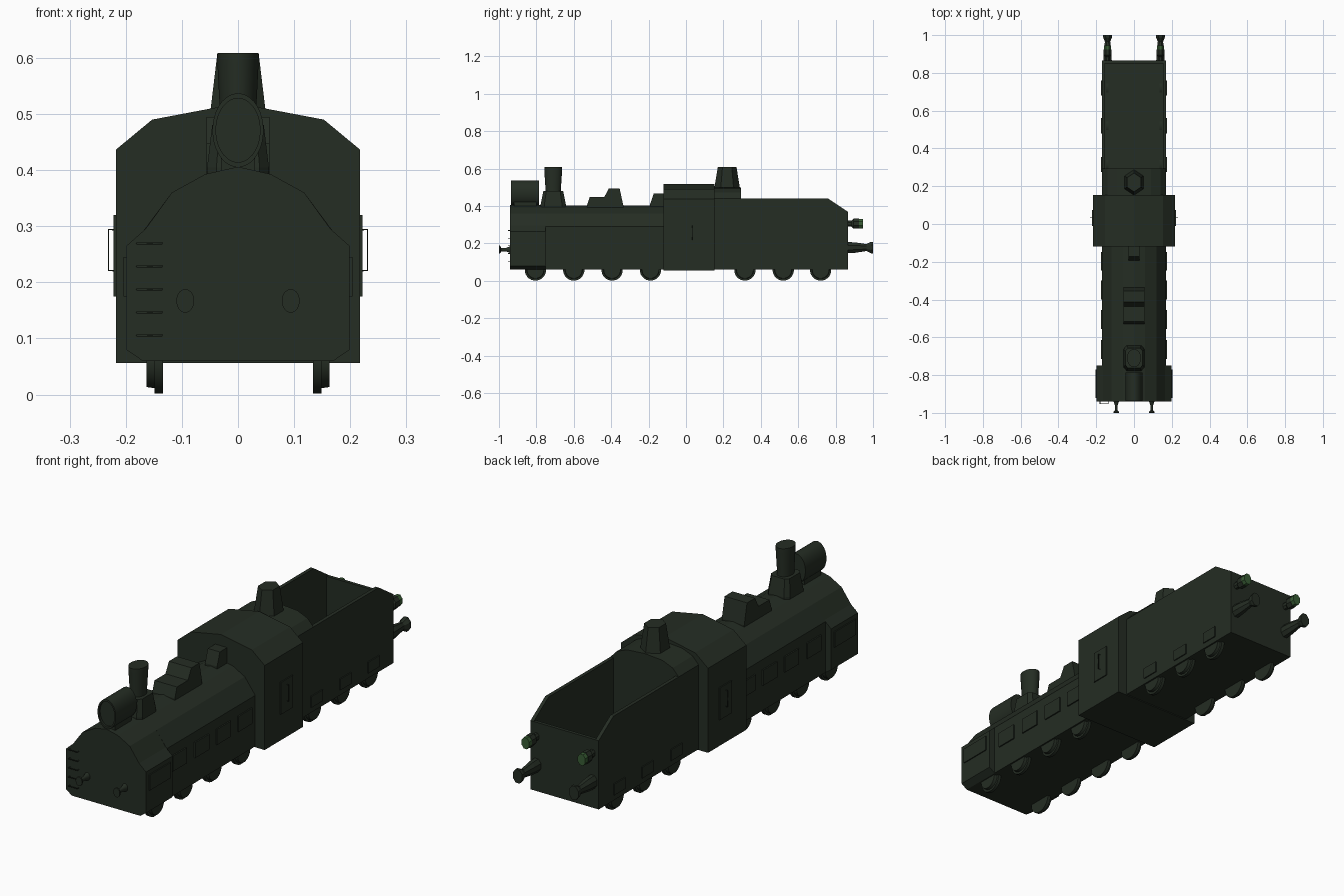
import bpy, bmesh, math

if "Cube" in bpy.data.objects:
    bpy.data.objects.remove(bpy.data.objects["Cube"])


def paint(name, rgb):
    m = bpy.data.materials.new(name)
    m.diffuse_color = (*rgb, 1)
    m.use_nodes = True
    m.node_tree.nodes["Principled BSDF"].inputs["Base Color"].default_value = m.diffuse_color
    return m


GREEN = paint("dark_green", (0.018, 0.026, 0.017))
LENS = paint("lens_green", (0.04, 0.11, 0.035))


def finish(name, verts, faces, smooth=False, mat=GREEN):
    me = bpy.data.meshes.new(name)
    me.from_pydata(verts, [], faces)
    bm = bmesh.new()
    bm.from_mesh(me)
    bmesh.ops.recalc_face_normals(bm, faces=bm.faces)
    bm.to_mesh(me)
    bm.free()
    ob = bpy.data.objects.new(name, me)
    bpy.context.collection.objects.link(ob)
    me.materials.append(mat)
    if smooth:
        bpy.ops.object.select_all(action='DESELECT')
        ob.select_set(True)
        bpy.context.view_layer.objects.active = ob
        bpy.ops.object.shade_smooth_by_angle(angle=math.radians(35))
    return ob


def loft(name, rings, smooth=False, mat=GREEN):
    """Skin between equal-length closed rings and cap both ends."""
    n = len(rings[0])
    verts = [v for r in rings for v in r]
    faces = [(i * n + j, i * n + (j + 1) % n, (i + 1) * n + (j + 1) % n, (i + 1) * n + j)
             for i in range(len(rings) - 1) for j in range(n)]
    faces += [tuple(range(n)), tuple(range(len(verts) - n, len(verts)))]
    return finish(name, verts, faces, smooth, mat)


def hull(name, half, y0, y1):
    """Extrude a symmetric xz half profile (right side, bottom to top) along y."""
    prof = half + [(-x, z) for x, z in reversed(half) if x > 0]
    return loft(name, [[(x, y, z) for x, z in prof] for y in (y0, y1)])


def side_prism(name, prof, x0, x1):
    """Extrude a yz profile along x."""
    return loft(name, [[(x, y, z) for y, z in prof] for x in (x0, x1)])


def box(name, x0, x1, y0, y1, z0, z1):
    return side_prism(name, [(y0, z0), (y1, z0), (y1, z1), (y0, z1)], x0, x1)


def turned(name, prof, loc, axis, squash=0.7, n=24, mat=GREEN):
    """Turned shape; prof holds (radius, offset along axis); x is squashed for y and z axes."""
    rings = []
    for r, t in prof:
        ring = []
        for k in range(n):
            a = 2 * math.pi * (k + 0.5) / n
            c, s = r * math.cos(a), r * math.sin(a)
            d = {'x': (t, c, s), 'y': (c * squash, t, s), 'z': (c * squash, s, t)}[axis]
            ring.append(tuple(p + q for p, q in zip(loc, d)))
        rings.append(ring)
    return loft(name, rings, n > 8, mat)


def bar(name, pts, r):
    cu = bpy.data.curves.new(name, 'CURVE')
    cu.dimensions = '3D'
    cu.bevel_depth, cu.bevel_resolution, cu.use_fill_caps = r, 1, True
    sp = cu.splines.new('POLY')
    sp.points.add(len(pts) - 1)
    for p, q in zip(sp.points, pts):
        p.co = (*q, 1)
    ob = bpy.data.objects.new(name, cu)
    bpy.context.collection.objects.link(ob)
    cu.materials.append(GREEN)


# Armoured hull: nose, boiler casing, cab
hull("nose", [(0.17, 0.06), (0.199, 0.08), (0.199, 0.265), (0.165, 0.295),
              (0.118, 0.36), (0.058, 0.393), (0, 0.406)], -0.94, -0.75)
hull("boiler_casing", [(0.17, 0.06), (0.17, 0.29), (0.118, 0.36),
                       (0.058, 0.393), (0, 0.404)], -0.75, -0.12)
hull("cab", [(0.217, 0.056), (0.217, 0.437), (0.153, 0.49), (0, 0.519)], -0.12, 0.153)

# Tender: covered front part and open bunker
hull("tender_front", [(0.17, 0.06), (0.17, 0.44), (0.14, 0.472), (0.09, 0.493), (0, 0.5)], 0.153, 0.295)
for s in (-1, 1):
    side_prism("tender_side", [(0.295, 0.06), (0.865, 0.06), (0.865, 0.37), (0.76, 0.44), (0.295, 0.44)],
               s * 0.154, s * 0.17)
box("tender_back", -0.154, 0.154, 0.85, 0.865, 0.06, 0.37)
box("tender_floor", -0.154, 0.154, 0.295, 0.85, 0.06, 0.11)

# Six-sided observation turret
turned("turret", [(0.068, 0), (0.05, 0.11)], (0, 0.22, 0.498), 'z', 0.85, 6)

# Roof fittings along the boiler
loft("chimney_base", [[(sx * w, -0.71 + sy * d, z) for sx, sy in
                       ((-1, -.7), (-.7, -1), (.7, -1), (1, -.7), (1, .7), (.7, 1), (-.7, 1), (-1, .7))]
                      for w, d, z in ((0.055, 0.068, 0.38), (0.055, 0.068, 0.405), (0.046, 0.053, 0.48))])
turned("chimney", [(0.042, 0.46), (0.042, 0.5), (0.048, 0.59), (0.048, 0.609)], (0, -0.71, 0), 'z', 0.77)
turned("headlamp", [(0.066, 0.15), (0.066, 0), (0.057, 0), (0.057, 0.01)], (0, -0.936, 0.471), 'y', 0.69, 32)
box("headlamp_foot", -0.03, 0.03, -0.92, -0.80, 0.38, 0.43)
side_prism("dome_casing", [(-0.53, 0.38), (-0.53, 0.402), (-0.515, 0.448), (-0.437, 0.448), (-0.412, 0.495),
                           (-0.355, 0.495), (-0.335, 0.402), (-0.335, 0.38)], -0.056, 0.056)
side_prism("rear_valve_casing", [(-0.192, 0.38), (-0.192, 0.41), (-0.172, 0.468), (-0.12, 0.468), (-0.12, 0.38)],
           -0.03, 0.03)

for s in (-1, 1):
    # Wheels with inner flange
    for y in (-0.805, -0.6, -0.395, -0.19, 0.315, 0.52, 0.72):
        turned("wheel", [(0.057, s * 0.134), (0.057, s * 0.149), (0.047, s * 0.149), (0.045, s * 0.163)],
               (0, y, 0.058), 'x')
    # Side hatches and covers
    for y in (-0.197, -0.35, -0.505, -0.665):
        box("boiler_hatch", s * 0.165, s * 0.176, y - 0.05, y + 0.05, 0.175, 0.245)
    for y in (0.315, 0.52, 0.72):
        box("tender_cover", s * 0.165, s * 0.175, y - 0.04, y + 0.04, 0.085, 0.135)
    box("nose_hatch", s * 0.19, s * 0.204, -0.92, -0.77, 0.175, 0.245)
    # Cab door and grab handle
    box("cab_door", s * 0.21, s * 0.222, -0.01, 0.075, 0.175, 0.32)
    bar("door_handle", [(s * 0.217, 0.033, 0.221), (s * 0.231, 0.033, 0.221),
                        (s * 0.231, 0.033, 0.294), (s * 0.217, 0.033, 0.294)], 0.0016)
    # Buffers at both ends and rear lamps
    turned("front_buffer", [(0.019, 0.062), (0.01, 0.04), (0.01, 0.012), (0.021, 0.006), (0.021, 0)],
           (s * 0.094, -1.0, 0.167), 'y', 0.76)
    turned("rear_buffer", [(0.032, -0.005), (0.03, 0.04), (0.02, 0.1), (0.033, 0.123), (0.033, 0.135)],
           (s * 0.14, 0.865, 0.178), 'y', 0.76, 8)
    turned("rear_lamp", [(0.018, -0.005), (0.018, 0.02), (0.029, 0.03), (0.029, 0.06)],
           (s * 0.14, 0.865, 0.306), 'y', 0.76, 8)
    turned("rear_lamp_lens", [(0.027, 0.05), (0.027, 0.08)], (s * 0.14, 0.865, 0.306), 'y', 0.76, 8, LENS)

# Ladder rungs on the nose
for i in range(5):
    z = 0.105 + i * 0.041
    bar("ladder_rung", [(-0.18, -0.938, z), (-0.18, -0.951, z), (-0.136, -0.951, z), (-0.136, -0.938, z)], 0.002)
